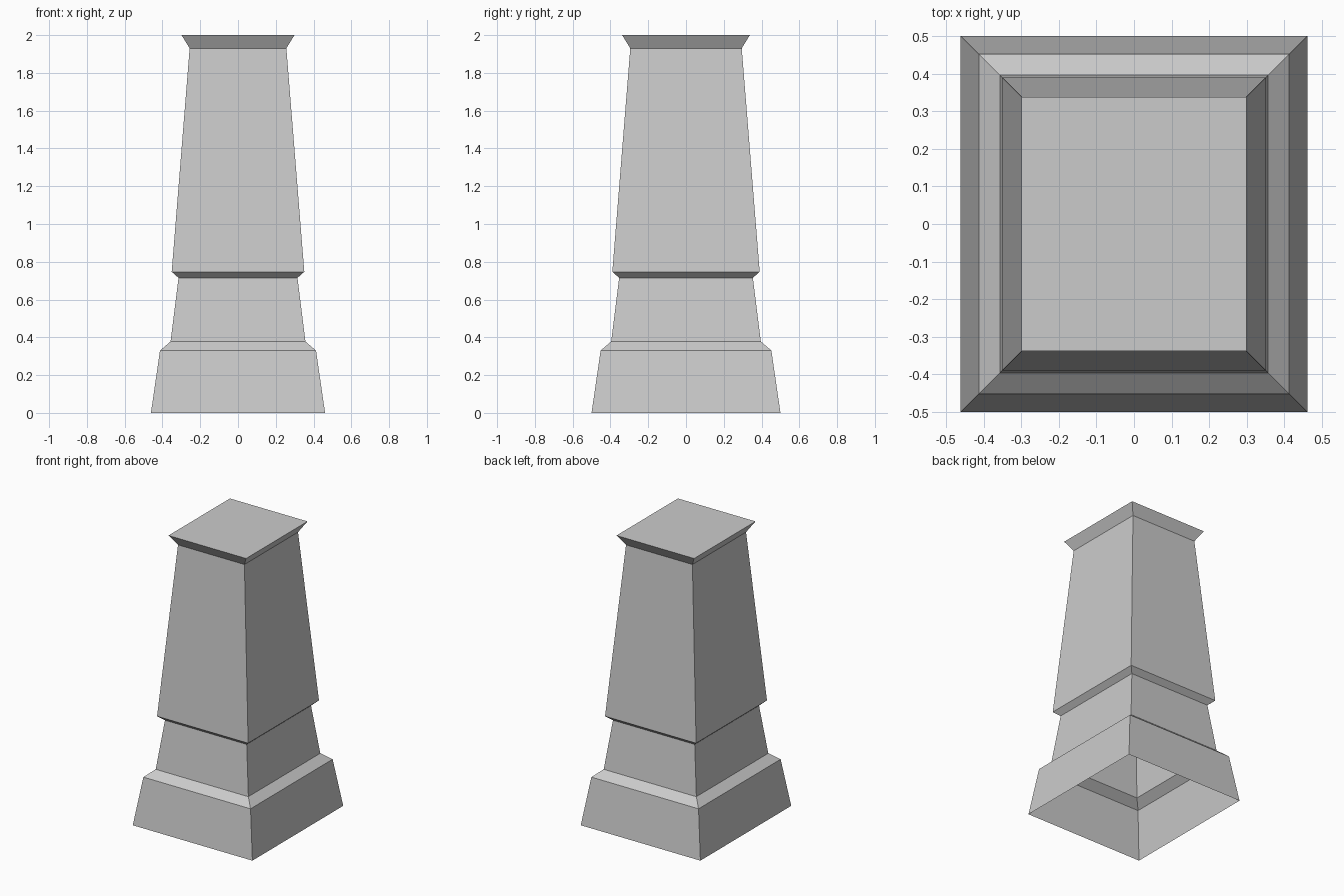
import bpy, bmesh

if "Cube" in bpy.data.objects:
    bpy.data.objects.remove(bpy.data.objects["Cube"])

# Profile of the pedestal: (half width x, height z); depth is 0.04 larger per side
PROFILE = [(0.461, 0.0), (0.413, 0.33), (0.357, 0.378), (0.315, 0.715),
           (0.351, 0.747), (0.256, 1.93), (0.299, 2.0)]
EXTRA_DEPTH = 0.039

bm = bmesh.new()


def ring(hx, z):
    hy = hx + EXTRA_DEPTH
    return [bm.verts.new((sx * hx, sy * hy, z))
            for sx, sy in ((-1, -1), (1, -1), (1, 1), (-1, 1))]


# Tapered sides, open underneath
rings = [ring(hx, z) for hx, z in PROFILE]
for low, high in zip(rings, rings[1:]):
    for i in range(4):
        j = (i + 1) % 4
        bm.faces.new((low[i], low[j], high[j], high[i]))

# Flat top
bm.faces.new(rings[-1])

mesh = bpy.data.meshes.new("pedestal")
bm.to_mesh(mesh)
bm.free()
pedestal = bpy.data.objects.new("pedestal", mesh)
bpy.context.collection.objects.link(pedestal)
